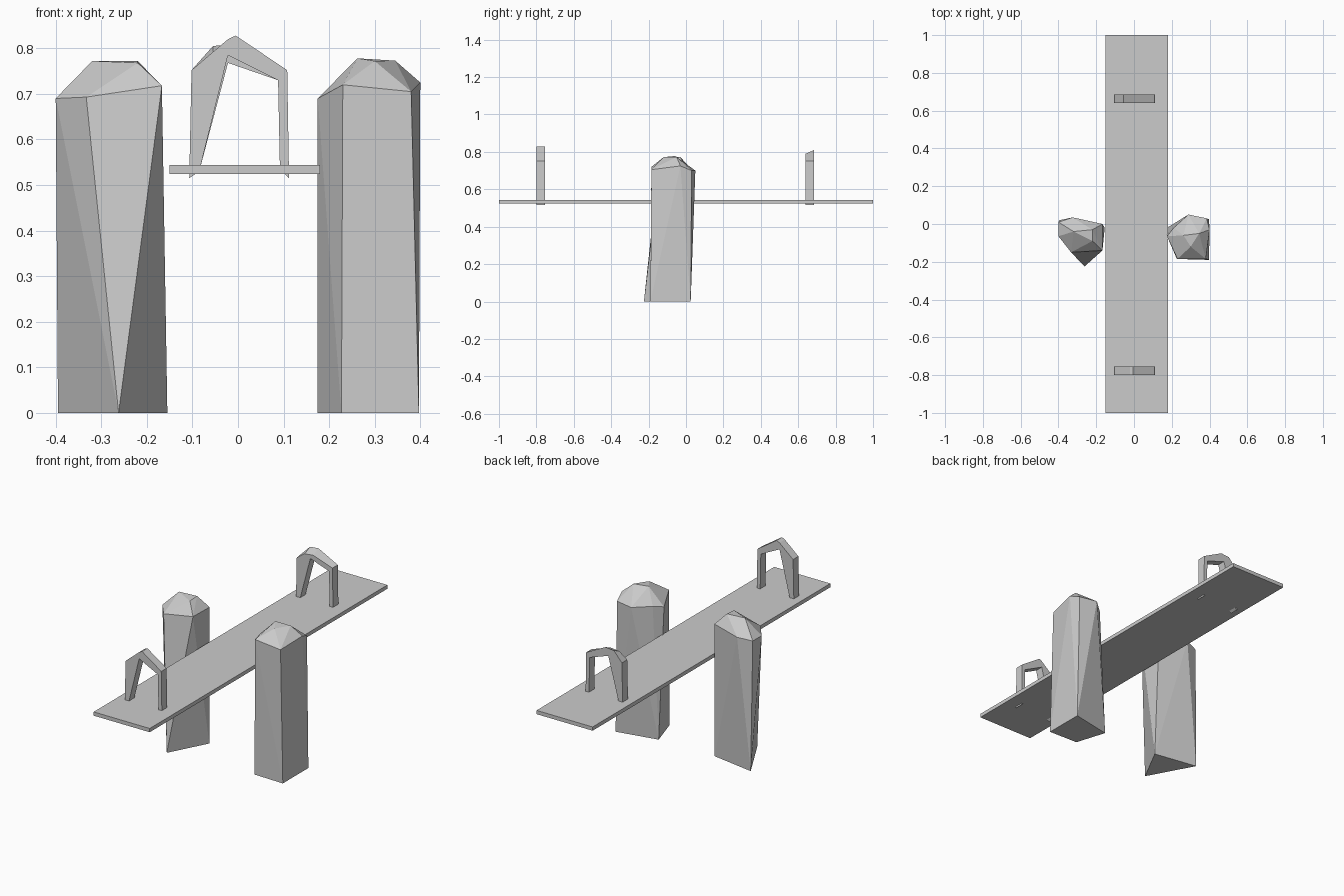
import bpy
import bmesh

cube = bpy.data.objects.get("Cube")
if cube:
    bpy.data.objects.remove(cube, do_unlink=True)

grey = bpy.data.materials.new("plain_grey")
grey.use_nodes = True
colour = (0.6, 0.6, 0.6, 1)
grey.diffuse_color = colour
grey.node_tree.nodes["Principled BSDF"].inputs["Base Color"].default_value = colour


def finish(name, bm):
    """Turn a bmesh into a flat-shaded grey object."""
    bmesh.ops.recalc_face_normals(bm, faces=bm.faces)
    mesh = bpy.data.meshes.new(name)
    bm.to_mesh(mesh)
    bm.free()
    mesh.materials.append(grey)
    obj = bpy.data.objects.new(name, mesh)
    bpy.context.collection.objects.link(obj)
    return obj


def post(name, base, shoulder, crown):
    """Rough-hewn post: convex hull of a base outline, shoulder and crown."""
    bm = bmesh.new()
    for co in [(x, y, 0) for x, y in base] + shoulder + crown:
        bm.verts.new(co)
    result = bmesh.ops.convex_hull(bm, input=bm.verts)
    loose = {v for v in result["geom_interior"] if isinstance(v, bmesh.types.BMVert)}
    bmesh.ops.delete(bm, geom=list(loose), context="VERTS")
    finish(name, bm)


def handle(name, outline, y, depth, lean=0):
    """Bent grip: front outline extruded back; lean raises the back of its top."""
    bm = bmesh.new()
    face = bm.faces.new([bm.verts.new((x, y, z)) for x, z in outline])
    result = bmesh.ops.extrude_face_region(bm, geom=[face])
    for v in result["geom"]:
        if isinstance(v, bmesh.types.BMVert):
            v.co.y += depth
            if v.co.z > 0.77:
                v.co.z += lean
    finish(name, bm)


# Plank
bm = bmesh.new()
bmesh.ops.create_cube(bm, size=1)
for v in bm.verts:
    v.co = (0.015 + v.co.x * 0.33, v.co.y * 2, 0.534 + v.co.z * 0.02)
finish("plank", bm)

# Posts either side of the plank
post("right_post",
     [(-0.262, -0.225), (-0.395, 0.02), (-0.155, -0.02)],
     [(-0.40, -0.065, 0.69), (-0.333, -0.15, 0.693), (-0.167, -0.14, 0.718),
      (-0.167, 0, 0.715), (-0.325, 0.035, 0.70), (-0.40, 0.01, 0.69)],
     [(-0.32, -0.04, 0.772), (-0.22, -0.03, 0.772), (-0.22, -0.09, 0.768)])
post("left_post",
     [(0.397, -0.19), (0.397, 0.025), (0.175, -0.02), (0.227, -0.185)],
     [(0.175, -0.065, 0.69), (0.23, -0.185, 0.72), (0.38, -0.185, 0.705),
      (0.40, -0.03, 0.725), (0.385, 0.03, 0.70), (0.288, 0.05, 0.70),
      (0.21, -0.02, 0.70)],
     [(0.262, -0.06, 0.778), (0.345, -0.05, 0.773), (0.30, -0.12, 0.772)])

# Handles at both ends
leg_left = [(-0.085, 0.53), (-0.107, 0.515), (-0.102, 0.752)]
leg_right = [(0.108, 0.752), (0.112, 0.515), (0.092, 0.535), (0.088, 0.73)]
handle("front_handle",
       leg_left + [(-0.022, 0.82), (-0.005, 0.828)] + leg_right + [(-0.022, 0.785)],
       -0.80, 0.045)
handle("back_handle",
       leg_left + [(-0.055, 0.785), (-0.005, 0.79)] + leg_right + [(-0.022, 0.768)],
       0.64, 0.045, 0.02)
